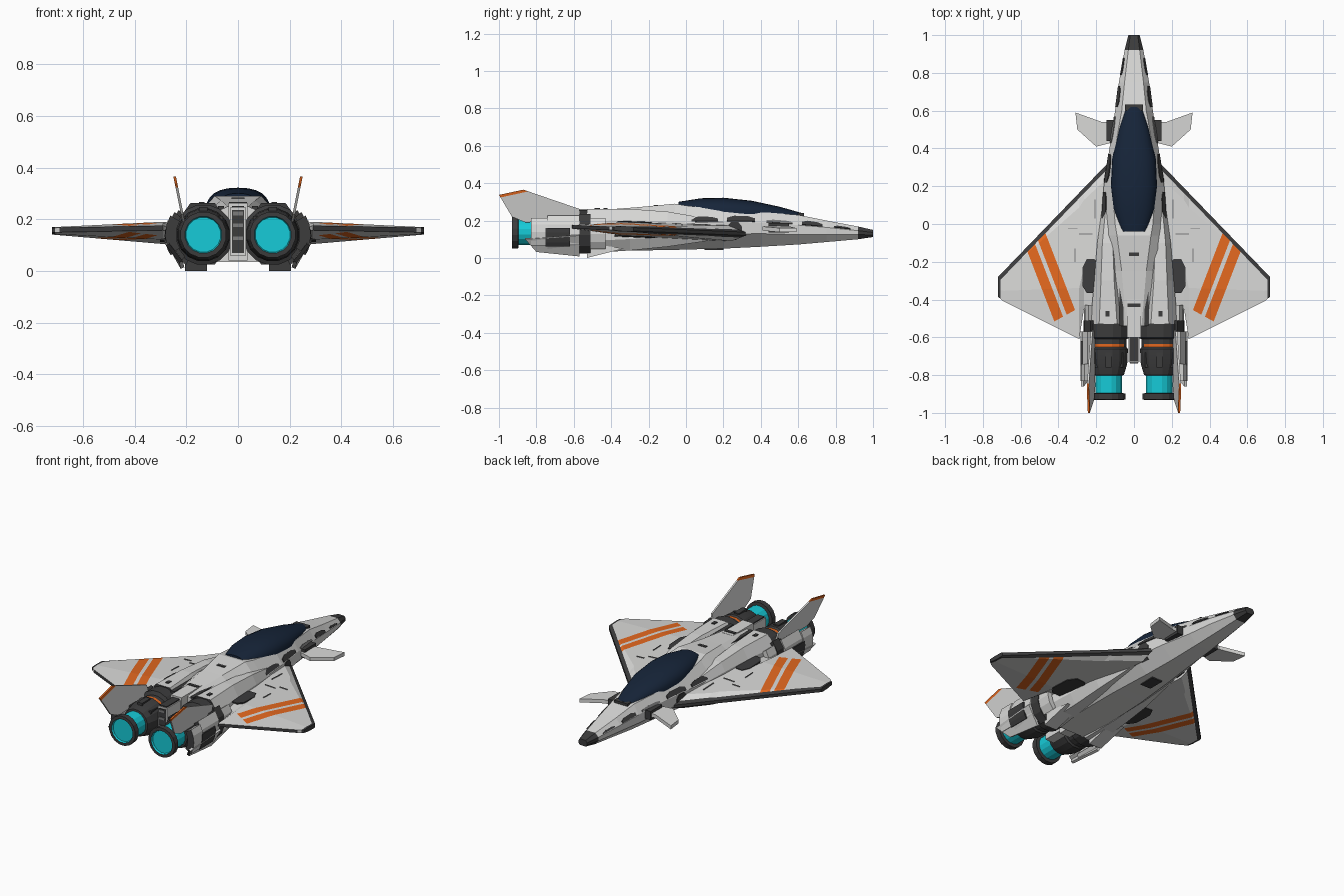
import bpy, bmesh, math
from mathutils import Vector as V

if "Cube" in bpy.data.objects:
    bpy.data.objects.remove(bpy.data.objects["Cube"])

def mat(name, r, g, b):
    m = bpy.data.materials.new(name)
    m.diffuse_color = (r, g, b, 1)
    m.use_nodes = True
    m.node_tree.nodes["Principled BSDF"].inputs["Base Color"].default_value = m.diffuse_color
    return m

LIGHT = mat("light grey hull", .69, .69, .68)
DARK = mat("dark grey trim", .045, .045, .046)
ORANGE = mat("orange paint", .78, .14, .014)
CYAN = mat("cyan glow", .008, .6, .69)
NAVY = mat("navy glass", .008, .018, .041)
GREY = mat("mid grey panel", .2, .2, .2)

def finish(name, bm, mats, mirror=False, rule=None, smooth=None):
    bmesh.ops.recalc_face_normals(bm, faces=bm.faces[:])
    if rule:
        for f in bm.faces:
            f.material_index = rule(f.calc_center_median(), f)
    me = bpy.data.meshes.new(name)
    bm.to_mesh(me)
    bm.free()
    for m in mats:
        me.materials.append(m)
    ob = bpy.data.objects.new(name, me)
    bpy.context.collection.objects.link(ob)
    if mirror:
        ob.modifiers.new("mirror", 'MIRROR').use_mirror_merge = False
    if smooth:
        bpy.ops.object.select_all(action='DESELECT')
        ob.select_set(True)
        bpy.context.view_layer.objects.active = ob
        bpy.ops.object.shade_smooth_by_angle(angle=math.radians(smooth))
    return ob

def loft(sections):
    """Skin closed rings of equal length and cap both ends."""
    bm = bmesh.new()
    rings = [[bm.verts.new(p) for p in s] for s in sections]
    n = len(rings[0])
    for a, b in zip(rings, rings[1:]):
        for i in range(n):
            j = (i + 1) % n
            bm.faces.new((a[i], a[j], b[j], b[i]))
    bm.faces.new(rings[0])
    bm.faces.new(rings[-1])
    return bm

def plate(pts, off):
    return loft([pts, [V(p) + V(off) for p in pts]])

def box(name, x0, x1, y0, y1, z0, z1, m, mirror=False):
    ring = [(x0, y0, z0), (x1, y0, z0), (x1, y0, z1), (x0, y0, z1)]
    return finish(name, plate(ring, (0, y1 - y0, 0)), [m], mirror)

def cut(bm, co, no):
    bmesh.ops.bisect_plane(bm, geom=bm.verts[:] + bm.edges[:] + bm.faces[:],
                           plane_co=co, plane_no=no)

# Fuselage: y, top / middle / bottom half widths, top / middle / bottom heights
FUS = [(1, .02, .03, .02, .15, .13, .112), (.92, .03, .05, .03, .168, .135, .10),
       (.75, .05, .08, .04, .2, .145, .085), (.6, .065, .10, .05, .23, .15, .072),
       (.4, .10, .13, .06, .246, .16, .06), (.2, .115, .16, .075, .257, .16, .05),
       (0, .10, .175, .09, .28, .15, .045), (-.06, .09, .18, .095, .29, .15, .043),
       (-.25, .065, .185, .10, .272, .15, .04), (-.54, .04, .17, .10, .25, .14, .035)]

def fus_ring(y, t, m, b, zt, zm, zb):
    d = .16 * (zt - zb)
    half = [(t, zt), (m, zm + d), (m, zm - d), (b, zb)]
    return [(x, y, z) for x, z in half] + [(-x, y, z) for x, z in reversed(half)]

finish("fuselage", loft([fus_ring(*s) for s in FUS]), [LIGHT, DARK],
       rule=lambda c, f: int(c.y > .93))

# Access panels lying on the side facets of the fuselage (row 0 upper, 1 middle, 2 lower)
def side_point(y, s, row):
    for a, b in zip(FUS, FUS[1:]):
        if b[0] <= y <= a[0]:
            k = (a[0] - y) / (a[0] - b[0])
            ring = fus_ring(*[u + (w - u) * k for u, w in zip(a, b)])
            return V(ring[row]).lerp(V(ring[row + 1]), s)

for i, (row, y0, y1, s0, s1, m) in enumerate([
        (0, .79, .88, .6, .9, DARK), (0, .62, .73, .5, .95, DARK), (0, .22, .37, .5, .95, DARK),
        (0, .03, .17, .65, .95, DARK), (0, .43, .57, .7, .95, GREY), (1, .22, .3, 0, 1, DARK),
        (2, .22, .27, 0, .4, DARK)]):
    dy, ds = (y1 - y0) * .25, (s1 - s0) * .4
    pts = [side_point(y, s, row) for y, s in [(y0 + dy, s0), (y1 - dy, s0), (y1, s0 + ds), (y1, s1),
                                              (y0, s1), (y0, s0 + ds)]]
    off = V((.004, 0, (.003, 0, -.003)[row]))
    finish(f"side_panel_{i}", plate([p - off for p in pts], off * 2), [m], True)

# Canopy
def dome(y, w, zb, zt):
    ring = []
    for i in range(13):
        a = math.pi * i / 12
        c, s = math.cos(a), math.sin(a)
        ring.append((w * math.copysign(abs(c) ** .85, c), y, zb + (zt - zb) * max(s, 0) ** .85))
    return ring

CAN = [(.62, .045, .21, .24), (.5, .08, .225, .274), (.35, .115, .235, .306), (.2, .123, .24, .322),
       (.08, .11, .25, .319), (-.04, .07, .26, .3)]
finish("canopy", loft([dome(*c) for c in CAN]), [NAVY], smooth=40)
box("canopy_front_frame", -.047, .047, .6, .632, .2, .239, DARK)

# Delta wings, with leading edge, tip and stripes cut into the surface
LE = lambda x: .30 - 1.036 * (x - .16)
thick = lambda x: .042 - .05 * (x - .14)
mid = lambda y: .142 - .04 * y

def wing_ring(x, te):
    top, bot = [], []
    for k in (0, .1, .65, 1):
        y = LE(x) + (te - LE(x)) * k
        h = thick(x) if 0 < k < 1 else .009
        top.append((x, y, mid(y) + h))
        bot.append((x, y, mid(y) - h))
    return top + bot[::-1]

wing = loft([wing_ring(*s) for s in [(.14, -.45), (.265, -.45), (.29, -.61), (.5, -.505),
                                     (.69, -.41), (.72, -.385)]])
EDGE = .02
STRIPES = [.372, .426, .449, .505]            # x of the stripe edges at y = -0.3
cut(wing, (.16, .30 - EDGE * 1.44, 0), (1.036, 1, 0))
cut(wing, (.708, 0, 0), (1, 0, 0))
for x in STRIPES:
    cut(wing, (x, -.3, 0), (1, -.385, 0))
cut(wing, (.32, -.46, 0), (.55, 1, 0))

def wing_rule(c, f):
    if (LE(c.x) - c.y) / 1.44 < EDGE or c.x > .708 or f.normal.y < -.8:
        return 1
    u = c.x - .385 * (c.y + .3)
    on = STRIPES[0] < u < STRIPES[1] or STRIPES[2] < u < STRIPES[3]
    return 2 if on and c.y > -.46 - .55 * (c.x - .32) else 0

finish("wings", wing, [LIGHT, DARK, ORANGE], True, wing_rule)

# Plates on the wings: root vents (wider below) and short panel seams
def wing_plate(name, pts, k, m):
    finish(name, loft([[(x, y, mid(y) + k * (thick(x) + d)) for x, y in pts] for d in (-.004, .004)]), [m], True)

vent = [(.185, -.21), (.21, -.185), (.25, -.185), (.272, -.23), (.272, -.33), (.25, -.365), (.21, -.365), (.185, -.34)]
wing_plate("upper_wing_vents", vent, 1, DARK)
wing_plate("lower_wing_vents", [(.185 + (x - .185) * 1.35, -.275 + (y + .275) * 1.2) for x, y in vent], -1, DARK)
for i, (x, y, w, l) in enumerate([(.205, .13, .005, .1), (.3, -.02, .05, .005), (.22, -.05, .07, .005),
                                  (.31, -.13, .005, .07)]):
    wing_plate(f"wing_seam_{i}", [(x, y), (x + w, y), (x + w, y - l), (x, y - l)], 1, GREY)

# Canards and their mounts
can = [(.12, .54, .15), (.17, .54, .15), (.31, .59, .138), (.30, .50, .138), (.2, .41, .146), (.12, .43, .15)]
finish("canards", plate(can, (0, 0, .022)), [LIGHT], True)
box("canard_mounts", .09, .145, .44, .55, .135, .188, DARK, True)

# Nacelles leading into the engines
def octagon(y, cx, rx, zb, zt):
    cz, rz = (zb + zt) / 2, (zt - zb) / 2
    return [(cx + rx * a, y, cz + rz * b) for a, b in
            [(1, .45), (.5, 1), (-.5, 1), (-1, .45), (-1, -.45), (-.5, -1), (.5, -1), (1, -.45)]]

NAC = [(.18, .125, .03, .1, .2), (-.1, .14, .055, .06, .248), (-.3, .14, .07, .04, .262), (-.53, .137, .095, .025, .262)]
finish("nacelles", loft([octagon(*s) for s in NAC]), [LIGHT, DARK], True,
       lambda c, f: int(c.y < -.52))
belly = [(.12, -.33, .05), (.12, -.53, .0), (.12, -.53, .08)]
finish("belly_fairings", plate(belly, (.085, 0, 0)), [LIGHT, DARK], True, lambda c, f: int(c.y < -.52))

# Engines: lathe profile of y, radius and colour of the band that follows
PROF = [(-.48, .09, 0), (-.53, .118, 0), (-.60, .118, 0), (-.61, .096, 0), (-.635, .096, 1),
        (-.652, .096, 0), (-.662, .104, 0), (-.74, .1, 0), (-.80, .082, 0), (-.802, .071, 2),
        (-.895, .071, 0), (-.897, .09, 0), (-.93, .09, 0), (-.931, .072, 2), (-.92, .068, 2)]
N = 16
eng = loft([[(.134 + r * math.cos(2 * math.pi * (i + .5) / N), y, .14 + r * math.sin(2 * math.pi * (i + .5) / N))
             for i in range(N)] for y, r, _ in PROF])
bands = [p[2] for p in PROF for _ in range(N)][:(len(PROF) - 1) * N] + [0, 2]
eng.faces.index_update()
finish("engines", eng, [DARK, ORANGE, CYAN], True,     # the orange band only covers the top
       lambda c, f: 0 if bands[f.index] == 1 and c.z < .19 else bands[f.index], 20)
for i, (x, z) in enumerate([(.134, .236), (.075, .2), (.19, .2)]):
    box(f"engine_clamp_{i}", x - .016, x + .016, -.76, -.68, z - .03, z + .012, DARK, True)

# Curved armour on the outside of each engine
def armour(name, a0, a1, r0, r1, y0, y1, m):
    ang = [math.radians(a0 + (a1 - a0) * i / 4) for i in range(5)]
    ring = [(.134 + r * math.cos(a), y0, .14 + r * math.sin(a))
            for r, seq in ((r0, ang), (r1, ang[::-1])) for a in seq]
    finish(name, plate(ring, (0, y1 - y0, 0)), [m, DARK], True, lambda c, f: int(f.normal.y < -.9))

armour("engine_armour", -50, 38, .11, .142, -.74, -.57, LIGHT)
armour("engine_armour_rear", -30, 30, .105, .148, -.83, -.74, LIGHT)
armour("engine_armour_inset", -32, 8, .13, .15, -.75, -.62, DARK)
armour("engine_collar", -60, 45, .1, .135, -.57, -.51, DARK)
armour("engine_shoulder", -45, 35, .1, .13, -.51, -.43, LIGHT)
strake = [(.285, -.57, .12), (.222, -.57, .008), (.228, -.80, .032), (.28, -.86, .1)]
finish("ventral_strakes", plate(strake, (-.014, 0, .006)), [LIGHT, DARK], True,
       lambda c, f: int(f.normal.y < -.7))

# Tail fins with orange caps
fin = [(.207 + .2 * (z - .2), y, z) for y, z in
       [(-1, .337), (-.87, .365), (-.57, .262), (-.56, .2), (-.86, .19), (-.93, .22)]]
bm = plate(fin, (.01, 0, 0))
cut(bm, (0, -.87, .35), (0, -.22, 1))
finish("tail_fins", bm, [LIGHT, ORANGE], True, lambda c, f: int(c.z - .22 * (c.y + .87) > .35))

# Tail spine between the engines
box("tail_spine", -.036, .036, -.6, -.4, .04, .262, LIGHT)
box("tail_boom", -.03, .03, -.73, -.59, .06, .245, LIGHT)
box("tail_boom_cap", -.024, .024, -.725, -.6, .2, .252, DARK)
box("tail_backplate", -.024, .024, -.734, -.725, .07, .235, DARK)
for i, z in enumerate((.12, .17, .215)):
    box(f"tail_rib_{i}", -.02, .02, -.738, -.73, z, z + .014, GREY)
box("spine_gaps", .055, .078, -.54, -.3, .15, .252, DARK, True)
box("spine_hatch", -.026, .026, -.17, -.15, .25, .284, DARK)
box("spine_hatch_rear", -.034, .034, -.44, -.42, .2, .266, DARK)
box("ridge_vents", .13, .15, -.49, -.46, .25, .267, DARK, True)
box("belly_hatch", -.035, .035, .1, .2, .043, .08, DARK)
